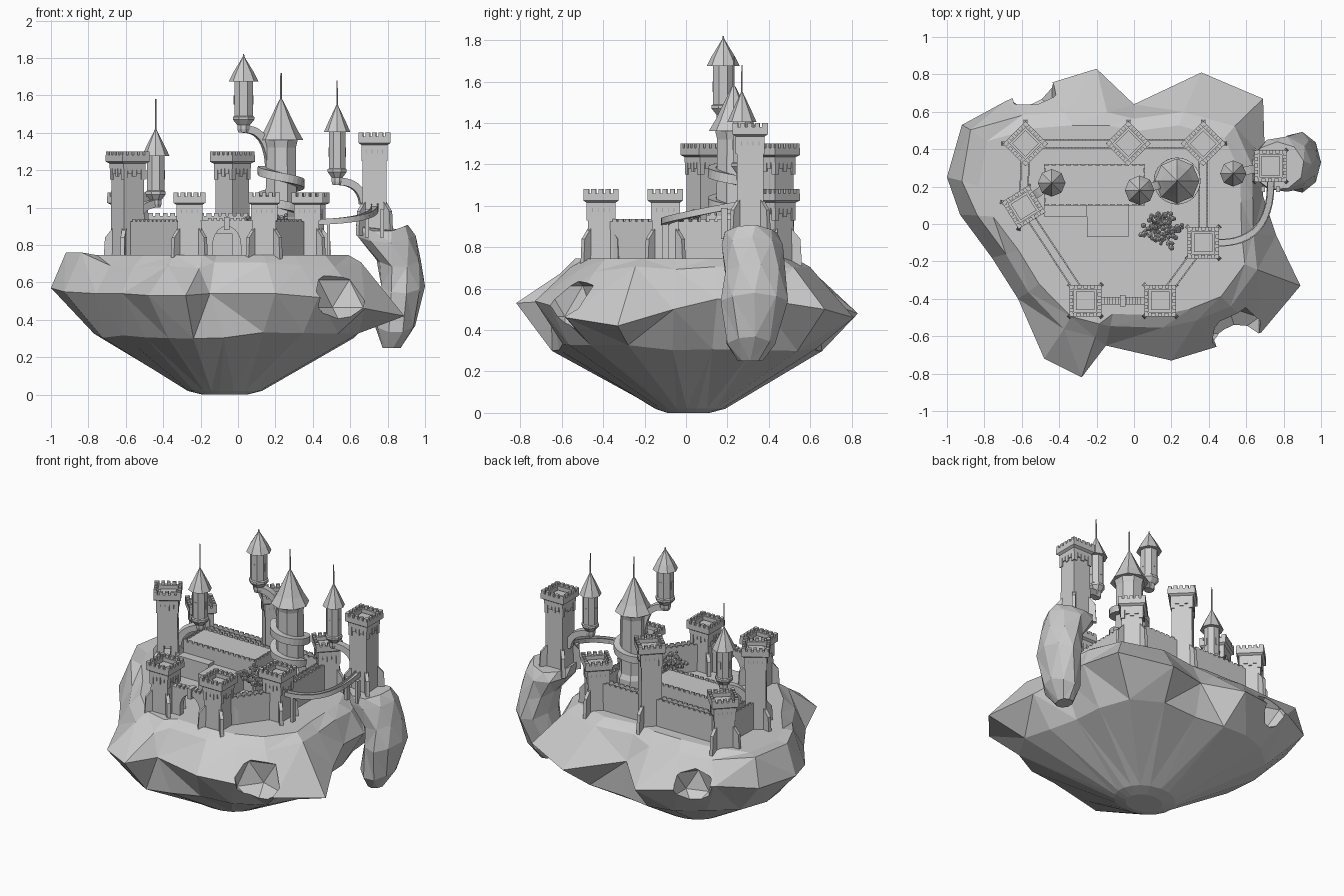
import bpy, bmesh, random
from math import pi, sin, cos, sqrt, atan2
from mathutils import Vector, Matrix

if "Cube" in bpy.data.objects:
    bpy.data.objects.remove(bpy.data.objects["Cube"])
random.seed(4)

def finish(bm, name):
    bmesh.ops.recalc_face_normals(bm, faces=bm.faces)
    me = bpy.data.meshes.new(name)
    bm.to_mesh(me)
    bm.free()
    ob = bpy.data.objects.new(name, me)
    bpy.context.collection.objects.link(ob)
    return ob

def loft(bm, rings, M=Matrix(), caps=True):
    vs = [[bm.verts.new(M @ Vector(p)) for p in r] for r in rings]
    n = len(vs[0])
    for a, b in zip(vs, vs[1:]):
        for i in range(n):
            bm.faces.new((a[i], a[(i+1) % n], b[(i+1) % n], b[i]))
    if caps:
        bm.faces.new(vs[0][::-1])
        bm.faces.new(vs[-1])

def lathe(bm, prof, n, M=Matrix(), off=0.0):
    loft(bm, [[(r*cos(off+2*pi*i/n), r*sin(off+2*pi*i/n), z) for i in range(n)] for r, z in prof], M)

def box(bm, x0, x1, y0, y1, z0, z1, M=Matrix()):
    loft(bm, [[(x0, y0, z), (x1, y0, z), (x1, y1, z), (x0, y1, z)] for z in (z0, z1)], M)

def sweep(bm, pts, w, h):
    rings = []
    pts = [Vector(p) for p in pts]
    for i, p in enumerate(pts):
        t = (pts[min(i+1, len(pts)-1)] - pts[max(i-1, 0)]).normalized()
        s = t.cross(Vector((0, 0, 1))).normalized()
        u = s.cross(t)
        rings.append([p + s*a*w/2 + u*b*h/2 for a, b in ((-1, -1), (1, -1), (1, 1), (-1, 1))])
    loft(bm, rings)

def bez(a, b, c, n=10):
    a, b, c = Vector(a), Vector(b), Vector(c)
    return [a*(1-t)**2 + b*2*t*(1-t) + c*t*t for t in [i/n for i in range(n+1)]]

# main floating rock: widest outline as x, y, z, scale of the upper rim
outline = [(.70, .35, .55, .90), (.69, .67, .50, .78), (.36, .81, .46, .74), (.0, .64, .55, .88),
           (-.2, .83, .48, .72), (-.46, .75, .52, .80), (-.68, .66, .57, .88), (-.92, .53, .57, .95),
           (-1, .25, .57, .92), (-.93, .05, .55, .90), (-.76, -.18, .54, .90), (-.62, -.4, .54, .91),
           (-.48, -.72, .53, .78), (-.28, -.82, .53, .74), (-.15, -.65, .54, .84), (.2, -.73, .54, .76),
           (.43, -.66, .52, .78), (.68, -.58, .46, .76), (.89, -.33, .42, .74), (.76, -.06, .5, .84),
           (.69, .15, .55, .92)]
N = len(outline)
bm = bmesh.new()
wide = [Vector(p[:3]) for p in outline]
soft = [(wide[i-1] + wide[i]*2 + wide[(i+1) % N])/4 for i in range(N)]
foot = [(-.07 + .2*v.x/v.xy.length, .02 + .17*v.y/v.xy.length, .02) for v in soft]
low = [(v.x*.8, v.y*.86, .315 + random.uniform(-.02, .02)) for v in soft]
rim = [(p[0]*p[3], p[1]*p[3], .69 + (.07 if p[0] < -.85 else random.uniform(-.02, .02))) for p in outline]
plateau = [(x*.9, y*.88, .745) for x, y, z in rim]
loft(bm, [[(-.07 + (x+.07)*.6, y*.6, 0) for x, y, z in foot], foot, low, wide, rim, plateau])
bmesh.ops.triangulate(bm, faces=[f for f in bm.faces if len(f.verts) == 4])
rock = finish(bm, "floating_rock")

# hollows broken out of the rock
for i, (p, s) in enumerate([((.55, -.585, .54), .165), ((-.54, .70, .54), .14)]):
    bm = bmesh.new()
    bmesh.ops.create_icosphere(bm, subdivisions=1, radius=s, matrix=Matrix.Translation(p))
    cut = finish(bm, f"hollow_cutter_{i}")
    cut.hide_render = True
    cut.hide_viewport = True
    m = rock.modifiers.new("hollow", 'BOOLEAN')
    m.operation, m.object, m.solver = 'DIFFERENCE', cut, 'EXACT'

# small floating rock: centre x, centre y, radius x, radius y, z
bm = bmesh.new()
secs = [(.82, .31, .05, .06, .25), (.84, .31, .11, .12, .35), (.88, .33, .12, .165, .56),
        (.86, .33, .12, .15, .70), (.79, .32, .16, .15, .83), (.77, .31, .14, .13, .89)]
loft(bm, [[(cx + rx*cos(a), cy + ry*sin(a), z + .02*cos(a*2)*(z > .3)) for a in [2*pi*(i+.3*(k % 2))/9 for i in range(9)]]
          for k, (cx, cy, rx, ry, z) in enumerate(secs)])
bmesh.ops.triangulate(bm, faces=[f for f in bm.faces if len(f.verts) == 4])
finish(bm, "small_rock")

# square battlement towers
def tower(name, x, y, z0, top, deg):
    bm = bmesh.new()
    M = Matrix.Translation((x, y, 0)) @ Matrix.Rotation(deg*pi/180, 4, 'Z')
    q = sqrt(2)
    prof = [(.066, z0-.04), (.063, top-.11), (.07, top-.09), (.07, top-.065), (.085, top-.055),
            (.085, top-.02), (.06, top-.02), (.06, top-.05), (.05, top-.05), (.05, top-.04), (.001, top-.04)]
    lathe(bm, [(r*q, z) for r, z in prof], 4, M, pi/4)
    for k in range(4):
        R = M @ Matrix.Rotation(k*pi/2, 4, 'Z')
        for i in range(5):
            c = -.073 + .035*i
            box(bm, c-.01, c+.012, -.085, -.066, top-.025, top, R)
        for i, d in enumerate((.05, .02, .035, .02, .05)):
            c = -.056 + .028*i
            box(bm, c-.012, c+.012, -.07, -.06, top-.1-d, top-.08, R)
        # corner buttress
        B = R @ Matrix.Rotation(pi/4, 4, 'Z')
        loft(bm, [[(.08, -s, z0-.04), (.130, -s, z0-.04), (.122, -s, z0+.09), (.08, -s, z0+.14)]
                  for s in (-.011, .011)], B)
    finish(bm, name)

spots = {"back_left": (-.58, .43, 1.08, 45), "left": (-.59, .09, 1.3, 32), "back": (-.03, .43, 1.3, 45),
         "back_right": (.37, .43, 1.08, 45), "right": (.37, -.1, 1.08, 0),
         "gate_right": (.14, -.41, 1.08, 0), "gate_left": (-.26, -.41, 1.08, 0)}
for n, (x, y, t, d) in spots.items():
    tower(n + "_tower", x, y, .75, t, d)
tower("small_rock_tower", .73, .31, .89, 1.4, 0)

# curtain walls with low parapets and merlons
chain = ["gate_left", "left", "back_left", "back", "back_right", "right", "gate_right"]
for a, b in zip(chain, chain[1:]):
    p, q = Vector(spots[a][:2]), Vector(spots[b][:2])
    d = q - p
    L = d.length
    M = Matrix.Translation((p.x, p.y, 0)) @ Matrix.Rotation(atan2(d.y, d.x), 4, 'Z')
    bm = bmesh.new()
    box(bm, .03, L-.03, -.025, .025, .70, .91, M)
    k = int((L-.14)/.04)
    for s in (-.021, .021):
        box(bm, .05, L-.05, s-.004, s+.004, .905, .925, M)
        for i in range(k):
            c = .08 + (L-.16)*(i+.5)/k
            box(bm, c-.013, c+.013, s-.004, s+.004, .92, .935, M)
    finish(bm, f"wall_{a}_to_{b}")

# gate arch
bm = bmesh.new()
prof = [(-.14, .72), (-.14, .93), (.14, .93), (.14, .72), (.075, .72)]
prof += [(.075*cos(t), .80 + .1*sin(t)) for t in [pi*i/10 for i in range(11)]] + [(-.075, .72)]
loft(bm, [[(-.06+x, y, z) for x, z in prof] for y in (-.43, -.39)])
for i in range(7):
    box(bm, -.16+.03*i, -.142+.03*i, -.43, -.39, .925, .945)
box(bm, -.075, -.045, -.44, -.38, .88, .95)
finish(bm, "gate_arch")

# great hall
bm = bmesh.new()
box(bm, -.48, .06, .10, .32, .72, .955)
box(bm, -.48, -.25, .04, .10, .72, .88)
box(bm, -.25, -.03, -.07, .10, .72, .86)
for i in range(14):
    for y in (.10, .312):
        box(bm, -.48+.039*i, -.455+.039*i, y, y+.008, .945, .97)
for i in range(5):
    for x in (-.48, .052):
        box(bm, x, x+.008, .115+.04*i, .14+.04*i, .945, .97)
finish(bm, "great_hall")

# main spire
bm = bmesh.new()
M = Matrix.Translation((.23, .23, 0))
lathe(bm, [(.11, .70), (.105, .92), (.09, .95), (.086, 1.32), (.096, 1.36), (.09, 1.38)], 8, M, pi/8)
finish(bm, "main_spire")
bm = bmesh.new()
lathe(bm, [(.085, 1.36), (.12, 1.36), (.085, 1.42), (.012, 1.57), (.005, 1.58), (.004, 1.72)], 8, M)
finish(bm, "main_spire_roof")

# spiral stair around the spire
bm = bmesh.new()
turns = [-pi + 3*pi*(1 - i/40) for i in range(41)]
sweep(bm, [(.23 + .105*cos(t), .23 + .105*sin(t), .98 + .22*i/40) for i, t in enumerate(turns)], .04, .045)
finish(bm, "spiral_stair")

# hanging turrets with curved arms
def turret(name, x, y, z0, eave, tip, r, needle, start):
    bm = bmesh.new()
    M = Matrix.Translation((x, y, 0))
    h = z0 + .05
    lathe(bm, [(r*.5, z0-.02), (r*.6, z0), (r*.6, z0+.02), (r*1.03, h), (r*1.03, h+.015), (r*.9, h+.02), (r*.9, eave+.01)], 8, M, pi/8)
    for k in range(4):
        box(bm, -.008, .008, -r*.88, -r*.7, h+.08, h+.13, M @ Matrix.Rotation(k*pi/2, 4, 'Z'))
    finish(bm, name + "_turret")
    bm = bmesh.new()
    lathe(bm, [(r*.8, eave-.005), (r*1.32, eave-.005), (r*.95, eave+.04), (.008, tip-.01), (.004, tip), (.003, needle)], 8, M)
    finish(bm, name + "_turret_roof")
    bm = bmesh.new()
    end = (x, y, z0)
    sweep(bm, bez(start, (start[0]*.92+x*.08, start[1]*.92+y*.08, z0), end), .045, .04)
    finish(bm, name + "_turret_arm")

turret("high", .03, .18, 1.42, 1.68, 1.81, .06, 1.82, (.17, .22, 1.22))
turret("right", .53, .27, 1.14, 1.41, 1.55, .053, 1.68, (.67, .30, 1.02))
turret("left", -.44, .22, 1.02, 1.28, 1.42, .056, 1.58, (-.55, .14, .90))

# curved bridge with railings and legs
path = bez((.42, -.1, .915), (.75, -.12, .925), (.73, .26, 1.0), 14)
bm = bmesh.new()
sweep(bm, path, .04, .015)
c = Vector((.45, .25, 0))
for s in (-.017, .017):
    sweep(bm, [p + Vector((p.x-c.x, p.y-c.y, 0)).normalized()*s + Vector((0, 0, .012)) for p in path], .006, .022)
box(bm, .475, .492, -.115, -.085, .70, .92)
for x in (.68, .76):
    box(bm, x, x+.02, .17, .20, .84, .99)
finish(bm, "curved_bridge")

# courtyard tree
bm = bmesh.new()
lathe(bm, [(.02, .72), (.012, .80), (.010, .92)], 6, Matrix.Translation((.14, -.03, 0)))
for i in range(13):
    a = 2*pi*i/13*2.4
    r = random.uniform(.06, .12)
    end = Vector((.14 + r*cos(a), -.03 + r*sin(a), .90 + .5*(.13-r) + random.uniform(0, .04)))
    pts = bez((.141, -.031, .84 + random.uniform(0, .06)), (.14 + .4*r*cos(a), -.03 + .4*r*sin(a), .92), end, 4)
    sweep(bm, pts, .008, .008)
    for p in pts[2:]:
        for j in range(3):
            o = Vector([random.uniform(-.015, .015) for _ in range(3)])
            bmesh.ops.create_icosphere(bm, subdivisions=1, radius=random.uniform(.009, .016),
                                       matrix=Matrix.Translation(p + o))
finish(bm, "courtyard_tree")
